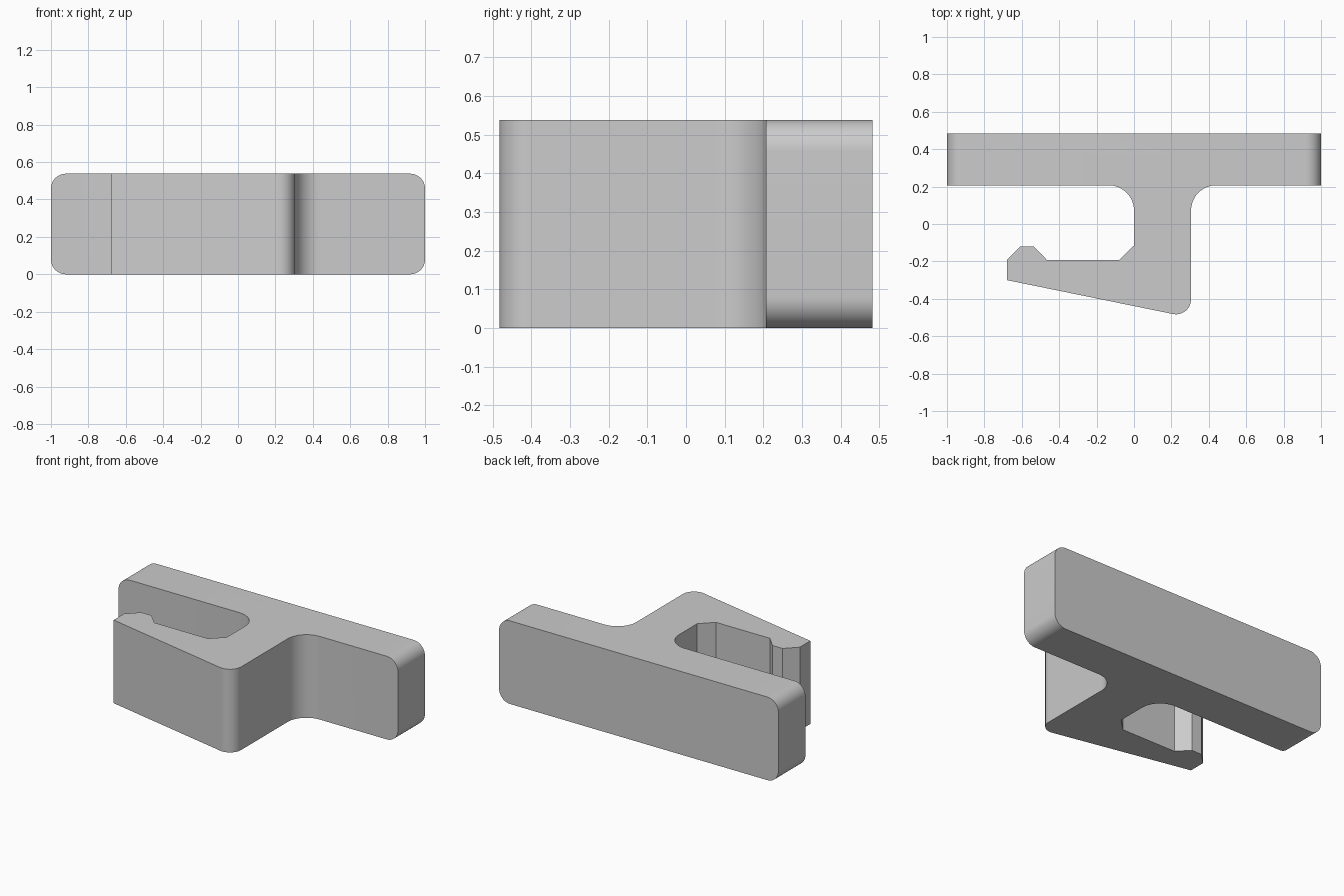
import bpy
import bmesh
from math import radians, cos, sin
from mathutils import Vector

cube = bpy.data.objects.get("Cube")
if cube:
    bpy.data.objects.remove(cube, do_unlink=True)

HEIGHT = 0.538
BACK, SEAM = 0.483, 0.207     # plate depth range
CORNER = 0.08                 # plate corner radius
FILLET = 0.135                # stem-to-plate radius

grey = bpy.data.materials.new("plain grey")
grey.use_nodes = True
colour = (0.6, 0.6, 0.6, 1)
grey.diffuse_color = colour
grey.node_tree.nodes["Principled BSDF"].inputs["Base Color"].default_value = colour


def arc(cx, cy, r, start, end, steps=12):
    angles = [radians(start + (end - start) * i / steps) for i in range(steps + 1)]
    return [(cx + r * cos(a), cy + r * sin(a)) for a in angles]


def extrude(name, points, offset):
    """Make a solid by sweeping a closed profile along an offset."""
    bm = bmesh.new()
    face = bm.faces.new([bm.verts.new(p) for p in points])
    swept = bmesh.ops.extrude_face_region(bm, geom=[face], use_keep_orig=True)
    moved = [g for g in swept["geom"] if isinstance(g, bmesh.types.BMVert)]
    bmesh.ops.translate(bm, verts=moved, vec=Vector(offset))
    bmesh.ops.recalc_face_normals(bm, faces=bm.faces)
    mesh = bpy.data.meshes.new(name)
    bm.to_mesh(mesh)
    bm.free()
    mesh.materials.append(grey)
    obj = bpy.data.objects.new(name, mesh)
    bpy.context.collection.objects.link(obj)
    return obj


# Back plate: rounded rectangle swept through its depth
outline = []
for sx, top, start in ((1, 1, 0), (-1, 1, 90), (-1, 0, 180), (1, 0, 270)):
    cz = HEIGHT - CORNER if top else CORNER
    outline += arc(sx * (1 - CORNER), cz, CORNER, start, start + 90)
plate = extrude("mounting_clip", [(x, SEAM, z) for x, z in outline], (0, BACK - SEAM, 0))

# Hook: filleted stem, tapered arm and catch at the tip
profile = arc(-FILLET, SEAM - FILLET, FILLET, 90, 0)
profile += [(0, -0.115), (-0.08, -0.193), (-0.465, -0.193), (-0.535, -0.12),
            (-0.608, -0.12), (-0.68, -0.193), (-0.68, -0.3)]
profile += arc(0.225, -0.403, 0.08, -101.5, 0)
profile += arc(0.305 + FILLET, SEAM - FILLET, FILLET, 180, 90)
# Root sunk into the plate for a clean union
profile += [(0.305 + FILLET, 0.35), (-FILLET, 0.35)]
hook = extrude("hook", [(x, y, 0) for x, y in profile], (0, 0, HEIGHT))

# Join plate and hook into one solid
union = plate.modifiers.new("join_hook", "BOOLEAN")
union.operation = "UNION"
union.solver = "EXACT"
union.object = hook
bpy.ops.object.select_all(action="DESELECT")
plate.select_set(True)
bpy.context.view_layer.objects.active = plate
bpy.ops.object.modifier_apply(modifier=union.name)
bpy.data.objects.remove(hook, do_unlink=True)
bpy.ops.object.shade_smooth_by_angle(angle=radians(30))
